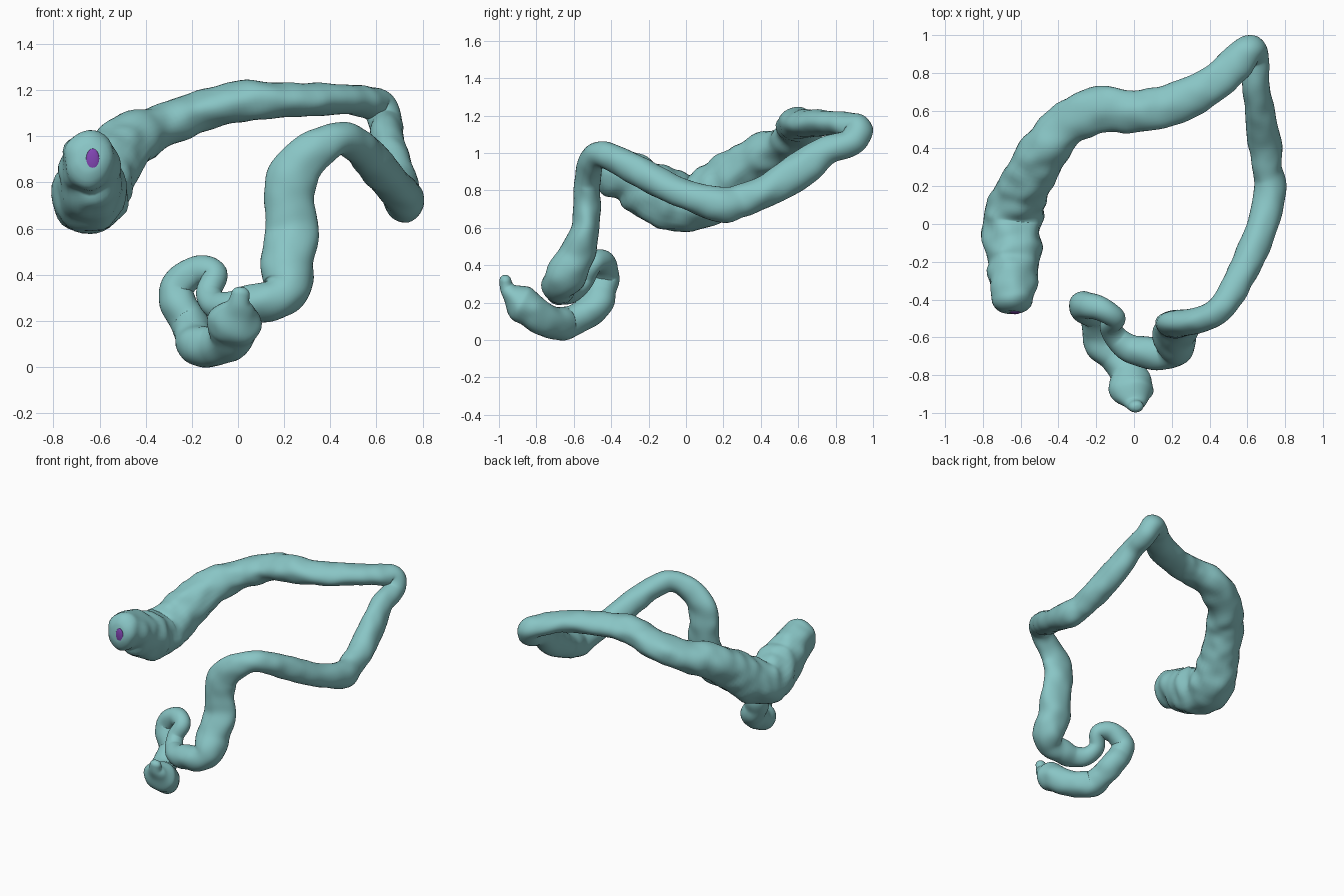
import bpy, bmesh
from math import sin, cos, pi
from mathutils import Vector, noise

if "Cube" in bpy.data.objects:
    bpy.data.objects.remove(bpy.data.objects["Cube"])

# Centre line by section: x, y, z, then radius (or radii along x, y, z)
ascending = [
    (-.645, -.40, .895, .112, .1, .13), (-.645, -.30, .87, .13, .12, .14),
    (-.64, -.20, .80, .14, .13, .17), (-.645, -.08, .75, .155, .13, .17),
    (-.64, .04, .735, .158, .13, .155), (-.60, .16, .80, .147, .13, .16),
    (-.54, .28, .90, .135, .12, .14), (-.465, .41, .985, .125, .12, .12)]
transverse = [
    (-.36, .52, 1.03, .11, .125, .10), (-.19, .61, 1.1, .11, .125, .09),
    (0, .60, 1.15, .11, .115, .088), (.17, .62, 1.155, .1, .112, .078),
    (.32, .685, 1.16, .1, .108, .072), (.45, .765, 1.16, .095, .10, .067),
    (.55, .86, 1.15, .085, .10, .067), (.615, .92, 1.125, .08, .08, .075)]
descending = [
    (.643, .88, 1.055, .075, .08, .07), (.645, .74, 1.005, .072, .085, .08),
    (.665, .60, .90, .08, .095, .1), (.692, .43, .80, .088, .09, .09),
    (.705, .30, .745, .08, .08, .09), (.722, .19, .725, .087, .08, .097),
    (.69, .02, .77, .082, .08, .08), (.61, -.18, .86, .082), (.53, -.34, .95, .078),
    (.45, -.455, .99, .072), (.34, -.51, .945, .087, .067, .087),
    (.245, -.525, .85, .11, .07, .09), (.22, -.53, .72, .112, .074, .09),
    (.235, -.54, .58, .116, .077, .09), (.215, -.585, .45, .115, .1, .09),
    (.21, -.645, .345, .107, .11, .1)]
sigmoid = [
    (.16, -.68, .295, .09), (.08, -.68, .28, .085), (-.02, -.66, .26, .075),
    (-.095, -.60, .265, .062), (-.125, -.54, .325, .055), (-.10, -.50, .405, .055),
    (-.18, -.45, .415, .066), (-.265, -.43, .35, .075), (-.255, -.45, .265, .08),
    (-.21, -.475, .19, .085), (-.19, -.56, .13, .083),
    (-.17, -.64, .093, .09), (-.10, -.70, .09, .088), (-.04, -.78, .12, .093)]
rectum = [
    (-.02, -.84, .165, .113, .09, .1), (-.012, -.895, .205, .117, .075, .105),
    (0, -.94, .25, .075, .04, .065), (.005, -.96, .285, .045, .035, .05),
    (.012, -.967, .32, .04, .032, .035)]


def spline(keys, steps):
    """Catmull-Rom through position and radii together."""
    rows = [k if len(k) == 6 else k[:3] + (k[3],) * 3 for k in keys]
    rows = [Vector(r) for r in rows]
    out = []
    for i in range(len(rows) - 1):
        a, b, c = rows[max(i - 1, 0)], rows[i], rows[i + 1]
        d = rows[min(i + 2, len(rows) - 1)]
        for s in range(steps):
            t = s / steps
            out.append(.5 * (2 * b + (c - a) * t + (2 * a - 5 * b + 4 * c - d) * t * t
                             + (3 * b - a - 3 * c + d) * t ** 3))
    out.append(rows[-1])
    return [(Vector(p[:3]), Vector(p[3:])) for p in out]


def tube(name, keys, sides=32, steps=8):
    path = spline(keys, steps)
    n = len(path)
    bm = bmesh.new()
    rings = []
    side = Vector((1, 0, 0))

    def ring(centre, radii, tangent, size):
        other = tangent.cross(side)
        vs = []
        for k in range(sides):
            a = 2 * pi * k / sides
            d = side * cos(a) + other * sin(a)
            off = Vector(d[j] * radii[j] for j in range(3))
            # pouches along the gut wall, stronger on the wide half
            amount = .17 if centre.x < .1 and centre.z > .6 else .11
            bump = 1 + amount * noise.noise((centre + off) * 12)
            vs.append(bm.verts.new(centre + off * size * bump))
        rings.append(vs)

    for i, (c, r) in enumerate(path):
        t = (path[min(i + 1, n - 1)][0] - path[max(i - 1, 0)][0]).normalized()
        side = (side - t * side.dot(t)).normalized()
        cap = [j * pi / 12 for j in range(1, 6)]
        if i == 0:
            for a in reversed(cap):
                ring(c - t * sin(a) * r.y * .75, r, t, cos(a) ** .8)
        ring(c, r, t, 1)
        if i == n - 1:
            for a in cap:
                ring(c + t * sin(a) * r.z * .8, r, t, cos(a))
    for a, b in zip(rings, rings[1:]):
        for k in range(sides):
            m = (k + 1) % sides
            bm.faces.new((a[k], a[m], b[m], b[k]))
    bm.faces.new(rings[0][::-1])
    bm.faces.new(rings[-1])
    # relax pinched rings at tight bends
    for _ in range(3):
        bmesh.ops.smooth_vert(bm, verts=bm.verts, factor=.4,
                              use_axis_x=True, use_axis_y=True, use_axis_z=True)
    bmesh.ops.recalc_face_normals(bm, faces=bm.faces)
    me = bpy.data.meshes.new(name)
    bm.to_mesh(me)
    bm.free()
    me.shade_smooth()
    ob = bpy.data.objects.new(name, me)
    bpy.context.collection.objects.link(ob)
    return ob


def paint(ob, name, rgb):
    mat = bpy.data.materials.new(name)
    mat.diffuse_color = (*rgb, 1)
    mat.use_nodes = True
    mat.node_tree.nodes["Principled BSDF"].inputs["Base Color"].default_value = mat.diffuse_color
    ob.data.materials.append(mat)


# Whole bowel as one continuous tube
bowel = tube("large_intestine", ascending + transverse + descending + sigmoid + rectum)
paint(bowel, "teal", (.25, .56, .56))

# Purple opening spot on the blind end
bpy.ops.mesh.primitive_uv_sphere_add(segments=24, ring_count=12, location=(-.63, -.466, .895))
spot = bpy.context.object
spot.name = "opening_spot"
spot.scale = (.03, .012, .052)
bpy.ops.object.shade_smooth()
paint(spot, "purple", (.22, .06, .45))
